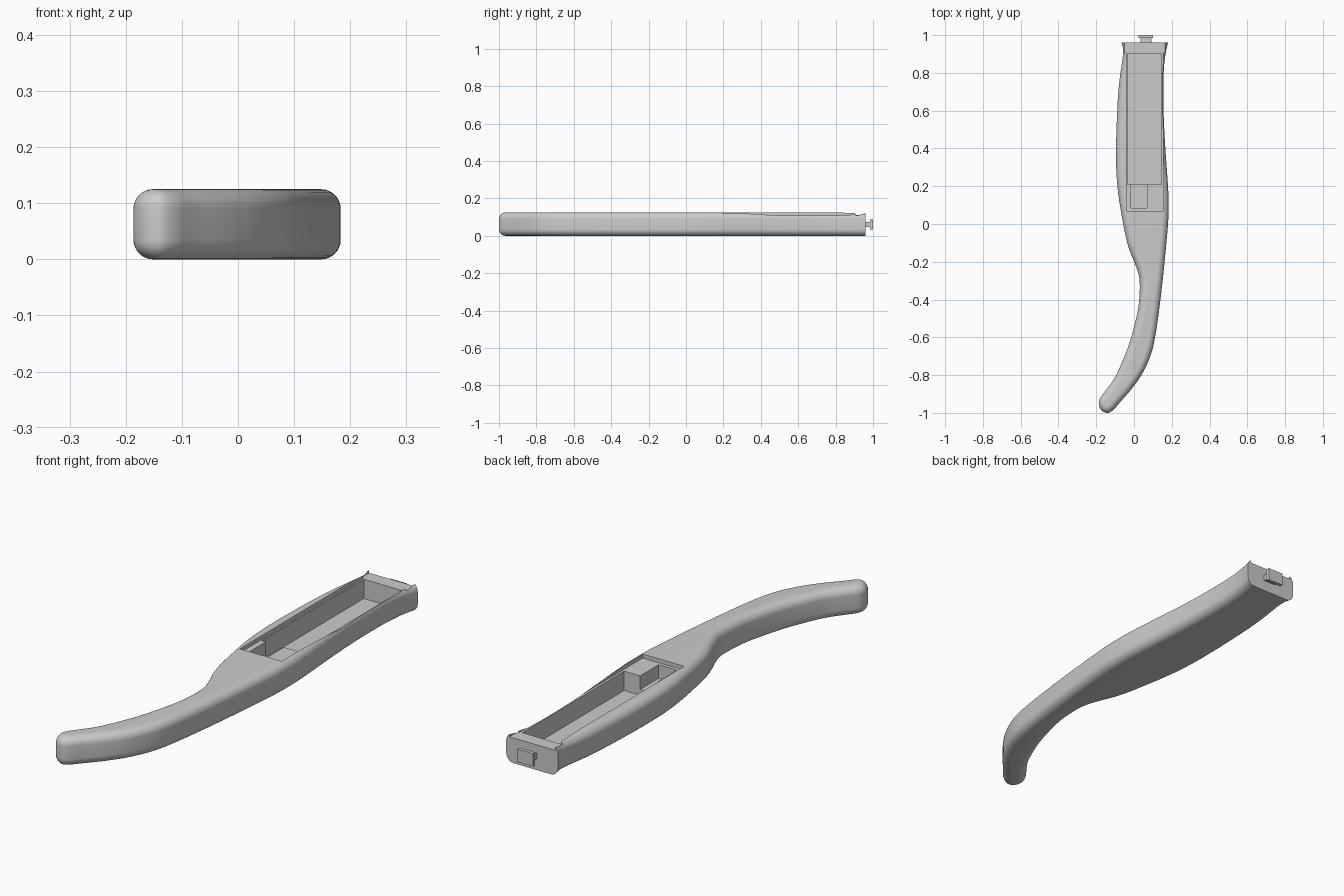
import bpy
import bmesh
import math
from mathutils import Vector

cube = bpy.data.objects.get("Cube")
if cube:
    bpy.data.objects.remove(cube, do_unlink=True)

HEIGHT = 0.125
ROUND = 0.035

grey = bpy.data.materials.new("plain grey")
grey.use_nodes = True
grey.diffuse_color = (0.6, 0.6, 0.6, 1)
grey.node_tree.nodes["Principled BSDF"].inputs["Base Color"].default_value = (0.6, 0.6, 0.6, 1)


def make_object(name, bm):
    bmesh.ops.recalc_face_normals(bm, faces=bm.faces)
    mesh = bpy.data.meshes.new(name)
    bm.to_mesh(mesh)
    bm.free()
    mesh.materials.append(grey)
    obj = bpy.data.objects.new(name, mesh)
    bpy.context.collection.objects.link(obj)
    return obj


def box(name, xs, ys, zs):
    bm = bmesh.new()
    bmesh.ops.create_cube(bm, size=1)
    for v in bm.verts:
        v.co = [lo + (c + 0.5) * (hi - lo) for c, (lo, hi) in zip(v.co, (xs, ys, zs))]
    return make_object(name, bm)


def spline(points, steps=5):
    """Smooth open curve through the points."""
    pts = [Vector(p) for p in points]
    pts = [2 * pts[0] - pts[1]] + pts + [2 * pts[-1] - pts[-2]]
    out = []
    for a, b, c, d in zip(pts, pts[1:], pts[2:], pts[3:]):
        for i in range(steps):
            t = i / steps
            out.append(0.5 * (2 * b + (c - a) * t + (2 * a - 5 * b + 4 * c - d) * t ** 2
                              + (3 * b - a - 3 * c + d) * t ** 3))
    return out + [pts[-2]]


def activate(obj):
    bpy.ops.object.select_all(action='DESELECT')
    obj.select_set(True)
    bpy.context.view_layer.objects.active = obj


def cut(target, xs, ys, zs):
    cutter = box("cutter", xs, ys, zs)
    cutter.hide_render = True
    mod = target.modifiers.new("cut", 'BOOLEAN')
    mod.operation = 'DIFFERENCE'
    mod.solver = 'EXACT'
    mod.object = cutter
    activate(target)
    bpy.ops.object.modifier_apply(modifier=mod.name)
    bpy.data.objects.remove(cutter, do_unlink=True)


# Handle outline, from the back end down one side, round the tail and up again
outline = spline([
    (-.066, .96), (-.058, .9), (-.083, .7), (-.095, .4), (-.088, .2), (-.057, 0),
    (-.03, -.12), (.005, -.21), (.027, -.28), (.03, -.36), (.02, -.46), (-.015, -.6),
    (-.05, -.7), (-.1, -.81), (-.145, -.875), (-.178, -.92), (-.186, -.955),
    (-.17, -.988), (-.14, -1), (-.11, -.985), (-.075, -.945), (-.01, -.87), (.045, -.79),
    (.09, -.69), (.115, -.58), (.14, -.4), (.162, -.2), (.18, 0), (.183, .1),
    (.18, .2), (.166, .4), (.158, .55), (.155, .7), (.158, .82), (.167, .9), (.18, .96)])

normals = []
for i in range(len(outline)):
    t = (outline[min(i + 1, len(outline) - 1)] - outline[max(i - 1, 0)]).normalized()
    normals.append(Vector((t.y, -t.x)))
normals[0], normals[-1] = Vector((-1, 0)), Vector((1, 0))

# Handle body: stacked outlines with rounded rims
SEG = 8
arc = [(ROUND * (1 - math.sin(a)), ROUND * (1 - math.cos(a)))
       for a in (math.pi / 2 * k / SEG for k in range(SEG + 1))]
levels = arc + [(inset, HEIGHT - z) for inset, z in reversed(arc)]
bm = bmesh.new()
rings = []
for inset, z in levels:
    rings.append([bm.verts.new((*(p - n * inset), z)) for p, n in zip(outline, normals)])
count = len(outline)
for low, high in zip(rings, rings[1:]):
    for i in range(count):
        j = (i + 1) % count
        bm.faces.new((low[i], low[j], high[j], high[i]))
bm.faces.new(rings[0])
bm.faces.new(rings[-1])
handle = make_object("handle_body", bm)

# Cover recess, open at the back end, then the deep bay and the front notch
TOP = 0.2
cut(handle, (-.04, .156), (.07, .93), (.108, TOP))
cut(handle, (-.05, .165), (.905, 1.1), (.108, TOP))
cut(handle, (-.034, .146), (.21, .9), (.025, TOP))
cut(handle, (-.015, .07), (.085, .23), (.05, TOP))

activate(handle)
bpy.ops.object.shade_smooth_by_angle(angle=math.radians(30))

# T-shaped coupling on the back end
box("coupling_stem", (.035, .092), (.95, .988), (.048, .074))
box("coupling_plate", (.025, .1), (.985, 1), (.033, .088))
